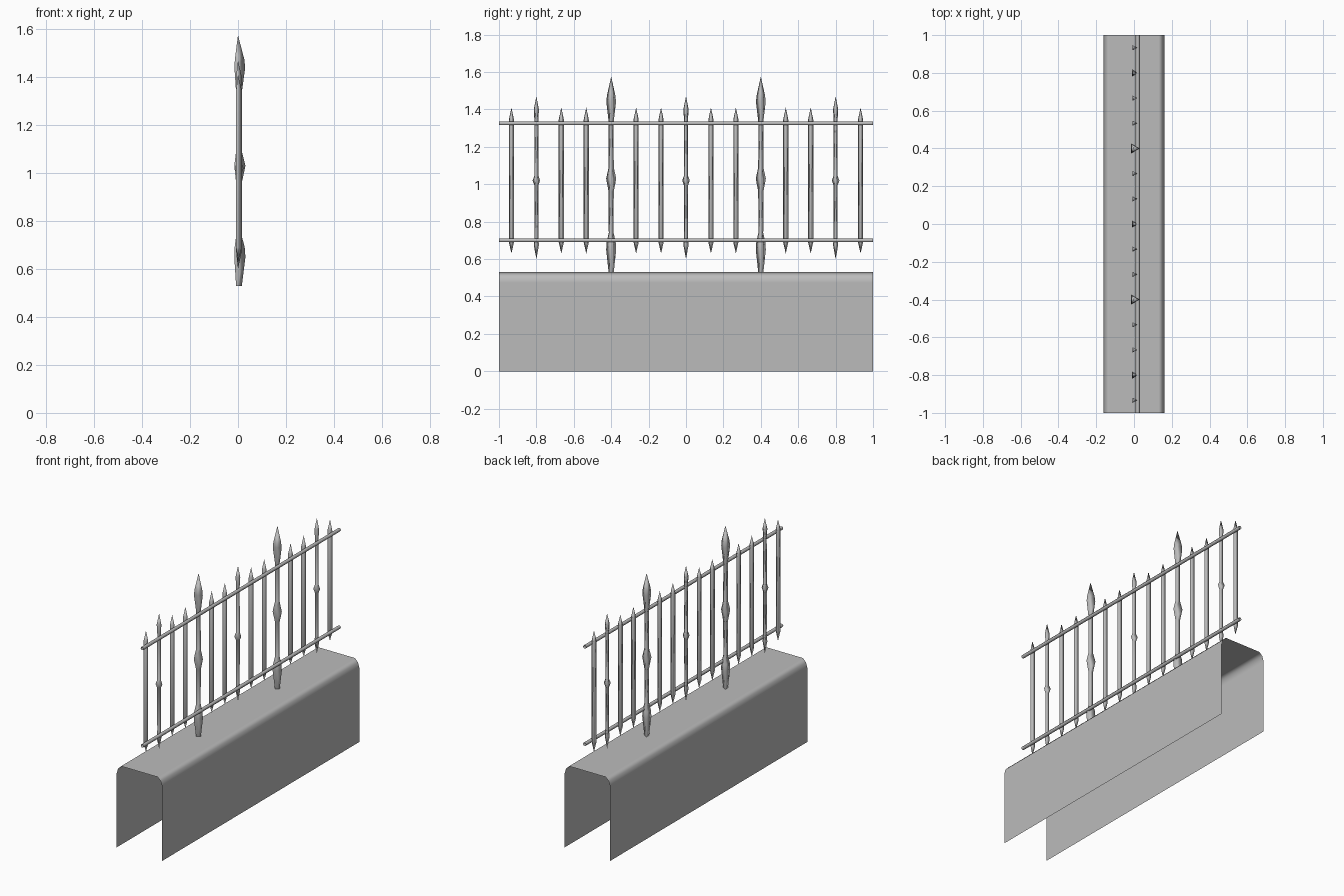
import bpy
import bmesh
from math import cos, sin, tau
from mathutils import Vector

cube = bpy.data.objects.get("Cube")
if cube:
    bpy.data.objects.remove(cube, do_unlink=True)

# One grey for stone and iron
grey = bpy.data.materials.new("plain grey")
grey.use_nodes = True
colour = (0.5, 0.5, 0.5, 1)
grey.diffuse_color = colour
grey.node_tree.nodes["Principled BSDF"].inputs["Base Color"].default_value = colour


def skin(name, rings, closed):
    """Join successive rings of points into an open-ended smooth surface."""
    bm = bmesh.new()
    rows = [[bm.verts.new(p) for p in ring] for ring in rings]
    for low, high in zip(rows, rows[1:]):
        count = len(low)
        for i in range(count if closed else count - 1):
            j = (i + 1) % count
            bm.faces.new((low[i], low[j], high[j], high[i]))
    bmesh.ops.remove_doubles(bm, verts=bm.verts, dist=0.0005)
    mesh = bpy.data.meshes.new(name)
    bm.to_mesh(mesh)
    bm.free()
    mesh.shade_smooth()
    mesh.materials.append(grey)
    return mesh


def place(name, mesh, location=(0, 0, 0)):
    obj = bpy.data.objects.new(name, mesh)
    obj.location = location
    bpy.context.collection.objects.link(obj)
    return obj


def bar(name, profile):
    """Upright three-sided bar from (radius, height) pairs, one ridge facing +x."""
    return skin(name, [[Vector((r * cos(tau * i / 3), r * sin(tau * i / 3), z))
                        for i in range(3)] for r, z in profile], True)


# Wall: open shell with chamfered top edges
half = [(0.162, 0), (0.162, 0.475), (0.152, 0.508), (0.13, 0.53)]
outline = half + [(-x, z) for x, z in reversed(half)]
wall = place("wall", skin("wall", [[(x, y, z) for x, z in outline] for y in (1, -1)], False))
wall.modifiers.new("even shading", "WEIGHTED_NORMAL").weight = 100

# Three kinds of upright
tall = bar("main_post", [(0.016, 0.53), (0.031, 0.65), (0.028, 0.69), (0.015, 0.74),
                         (0.016, 0.96), (0.031, 1.03), (0.016, 1.09), (0.015, 1.33),
                         (0.030, 1.44), (0.026, 1.475), (0, 1.575)])
medium = bar("knobbed_bar", [(0, 0.60), (0.016, 0.675), (0.012, 0.72), (0.013, 0.995),
                             (0.023, 1.02), (0.013, 1.045), (0.012, 1.34),
                             (0.016, 1.40), (0, 1.47)])
small = bar("plain_bar", [(0, 0.63), (0.016, 0.69), (0.016, 1.345), (0, 1.41)])

for i in range(-7, 8):
    mesh = tall if abs(i) == 3 else medium if i in (-6, 0, 6) else small
    place(mesh.name, mesh, (0, i * 2 / 15, 0))

# Tall posts stand at 0.4, all bars are evenly spaced
# Rails run along the +x side of the bars
rail = skin("rail", [[(0.011 * cos(tau * i / 6), y, 0.011 * sin(tau * i / 6))
                      for i in range(6)] for y in (1, -1)], True)
for name, z in (("lower_rail", 0.70), ("upper_rail", 1.325)):
    place(name, rail, (0.02, 0, z))
